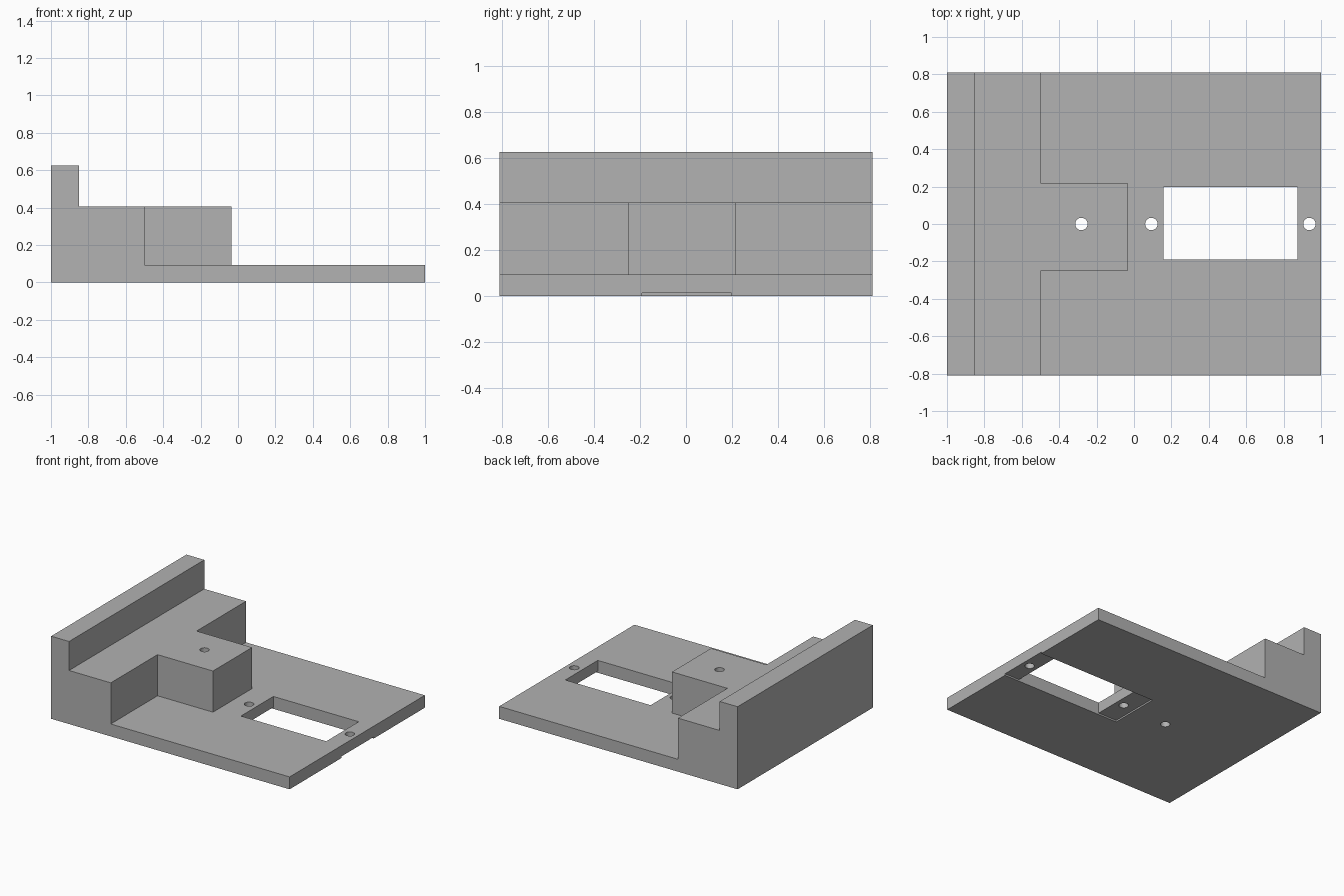
import bpy
import bmesh

default = bpy.data.objects.get("Cube")
if default:
    bpy.data.objects.remove(default, do_unlink=True)

# One flat grey for the whole part
grey = bpy.data.materials.new("plain_grey")
grey.use_nodes = True
colour = (0.445, 0.445, 0.445, 1)
grey.diffuse_color = colour
grey.node_tree.nodes["Principled BSDF"].inputs["Base Color"].default_value = colour


def finish(name, bm):
    bmesh.ops.recalc_face_normals(bm, faces=bm.faces[:])
    mesh = bpy.data.meshes.new(name)
    bm.to_mesh(mesh)
    bm.free()
    mesh.materials.append(grey)
    obj = bpy.data.objects.new(name, mesh)
    bpy.context.collection.objects.link(obj)
    return obj


def extrude_profile(name, profile, y0, y1):
    """Extrude an x-z outline along y."""
    bm = bmesh.new()
    face = bm.faces.new([bm.verts.new((x, y0, z)) for x, z in profile])
    new = bmesh.ops.extrude_face_region(bm, geom=[face])["geom"]
    verts = [g for g in new if isinstance(g, bmesh.types.BMVert)]
    bmesh.ops.translate(bm, verts=verts, vec=(0, y1 - y0, 0))
    return finish(name, bm)


def box(name, x0, x1, y0, y1, z0, z1):
    return extrude_profile(name, [(x0, z0), (x1, z0), (x1, z1), (x0, z1)], y0, y1)


def hole(name, x, radius):
    bm = bmesh.new()
    bmesh.ops.create_cone(bm, cap_ends=True, segments=32,
                          radius1=radius, radius2=radius, depth=2)
    bmesh.ops.translate(bm, verts=bm.verts[:], vec=(x, 0, 0))
    return finish(name, bm)


def combine(target, tool, operation):
    """Apply a boolean and remove the tool object."""
    tool.hide_render = True
    mod = target.modifiers.new(tool.name, "BOOLEAN")
    mod.operation = operation
    mod.solver = "EXACT"
    mod.object = tool
    bpy.context.view_layer.objects.active = target
    bpy.ops.object.modifier_apply(modifier=mod.name)
    bpy.data.objects.remove(tool, do_unlink=True)


# Base plate with the stepped wall along one side
base = extrude_profile("stepped_base", [
    (-1, 0), (1, 0), (1, 0.094), (-0.5, 0.094),
    (-0.5, 0.406), (-0.85, 0.406), (-0.85, 0.626), (-1, 0.626)], -0.81, 0.81)

# Block reaching out from the step
combine(base, box("centre_block", -0.6, -0.035, -0.25, 0.218, 0.05, 0.406), "UNION")

# Window through the plate and the shallow channel underneath
combine(base, box("window", 0.158, 0.874, -0.191, 0.198, -0.5, 0.5), "DIFFERENCE")
combine(base, box("underside_channel", 0, 1.2, -0.191, 0.198, -0.1, 0.012), "DIFFERENCE")

# Screw holes along the centre line
for i, x in enumerate((-0.281, 0.093, 0.938)):
    combine(base, hole(f"screw_hole_{i}", x, 0.033), "DIFFERENCE")

# Smooth hole walls, sharp edges elsewhere
bpy.ops.object.select_all(action="DESELECT")
base.select_set(True)
bpy.context.view_layer.objects.active = base
bpy.ops.object.shade_smooth_by_angle()
